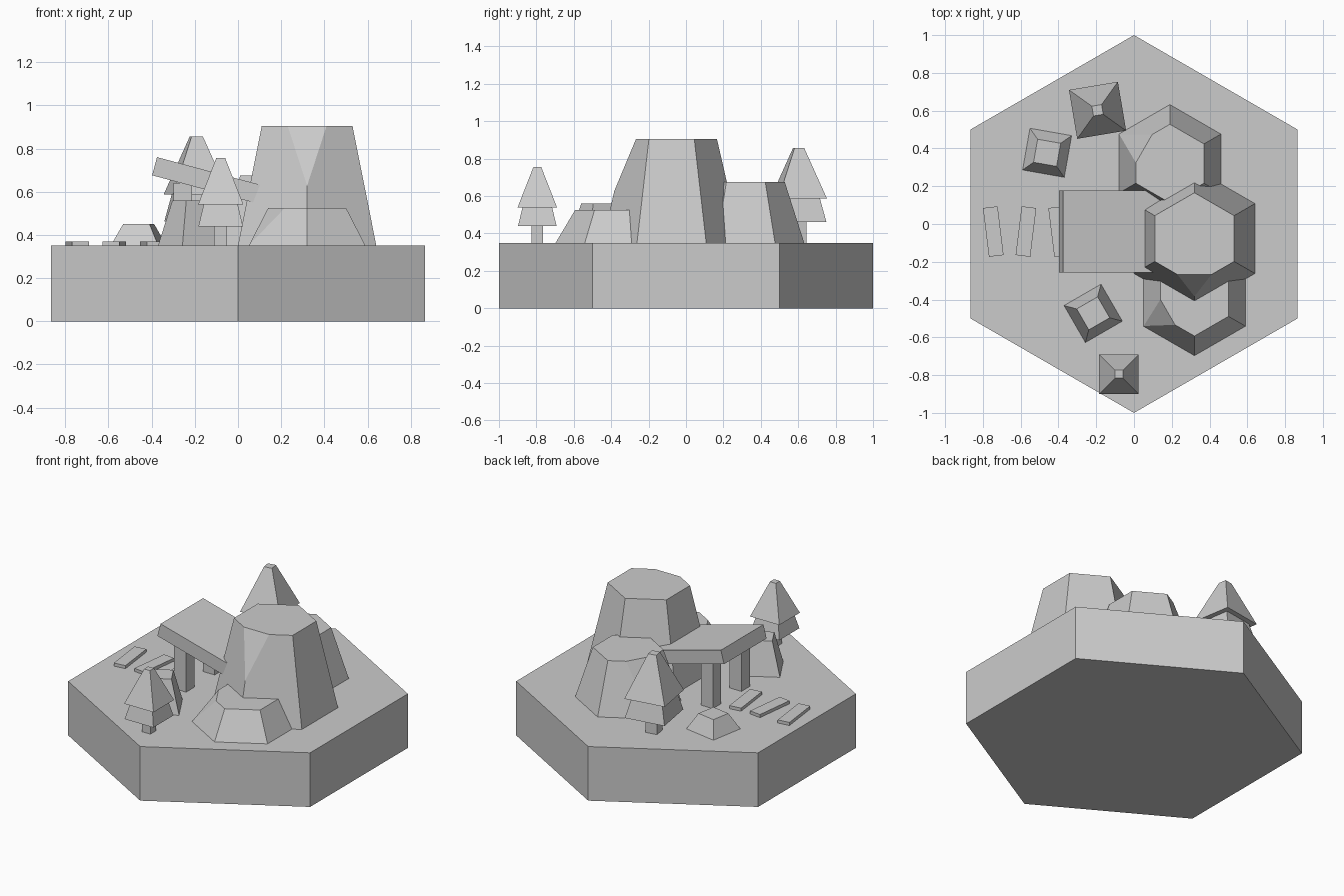
import bpy, bmesh
from math import radians, cos, sin, pi
from mathutils import Vector

if "Cube" in bpy.data.objects:
    bpy.data.objects.remove(bpy.data.objects["Cube"])

G = 0.35  # ground level on top of the tile


def finish(name, bm):
    bmesh.ops.recalc_face_normals(bm, faces=bm.faces)
    me = bpy.data.meshes.new(name)
    bm.to_mesh(me)
    bm.free()
    ob = bpy.data.objects.new(name, me)
    bpy.context.collection.objects.link(ob)
    return ob


def add_frustum(bm, c, n, r0, r1, z0, z1, turn):
    rings = [[bm.verts.new((c[0] + r * cos(turn + 2 * pi * i / n),
                            c[1] + r * sin(turn + 2 * pi * i / n), z))
              for i in range(n)] for r, z in ((r0, z0), (r1, z1))]
    lo, hi = rings
    bm.faces.new(lo[::-1])
    bm.faces.new(hi)
    for i in range(n):
        j = (i + 1) % n
        bm.faces.new((lo[i], lo[j], hi[j], hi[i]))


def square(bm, c, h0, h1, z0, z1, deg=0):
    k = 2 ** 0.5
    add_frustum(bm, c, 4, h0 * k, h1 * k, z0, z1, radians(deg + 45))


def rock(name, c, r0, r1, top, corner, along, down):
    """Six-sided rock with one top corner chipped off by a sloping plane."""
    bm = bmesh.new()
    add_frustum(bm, c, 6, r0, r1, G, top, pi / 6)

    def pt(i, r, z):
        a = pi / 6 + i * pi / 3
        return Vector((c[0] + r * cos(a), c[1] + r * sin(a), z))
    v = pt(corner, r1, top)
    p = v.lerp(pt(corner - 1, r1, top), along)
    q = v.lerp(pt(corner + 1, r1, top), along)
    s = v.lerp(pt(corner, r0, G), down)
    no = (q - p).cross(s - p).normalized()
    if no.dot(v - p) < 0:
        no = -no
    bmesh.ops.bisect_plane(bm, geom=bm.verts[:] + bm.edges[:] + bm.faces[:],
                           plane_co=p, plane_no=no, clear_outer=True)
    bmesh.ops.holes_fill(bm, edges=[e for e in bm.edges if e.is_boundary])
    finish(name, bm)


def box(name, loc, size, rot=(0, 0, 0)):
    bm = bmesh.new()
    bmesh.ops.create_cube(bm, size=1)
    bmesh.ops.scale(bm, vec=size, verts=bm.verts)
    ob = finish(name, bm)
    ob.location = loc
    ob.rotation_euler = [radians(a) for a in rot]


def tree(name, c, s, deg):
    bm = bmesh.new()
    square(bm, c, 0.03 * s, 0.03 * s, G, G + 0.12 * s, deg)
    square(bm, c, 0.103 * s, 0.06 * s, G + 0.09 * s, G + 0.27 * s, deg)
    square(bm, c, 0.105 * s, 0.021 * s, G + 0.19 * s, G + 0.405 * s, deg)
    finish(name, bm)


def stone(name, c, h0, h1, top, deg):
    bm = bmesh.new()
    square(bm, c, h0, h1, G, top, deg)
    finish(name, bm)


# Hexagonal ground tile
bm = bmesh.new()
add_frustum(bm, (0, 0), 6, 1, 1, 0, G, pi / 6)
finish("ground_tile", bm)

# Rock outcrop
rock("large_rock", (0.32, -0.077), 0.37, 0.2425, 0.905, 4, 0.43, 0.5)
rock("front_rock", (0.32, -0.385), 0.312, 0.208, 0.525, 3, 0.43, 0.98)
rock("back_rock", (0.19, 0.32), 0.312, 0.208, 0.675, 2, 0.48, 0.98)

# Mine entrance: sloping roof on two posts
t, L, w = radians(15), 0.60, 0.087
box("shelter_roof",
    (-0.375 + L / 2 * cos(t) - w / 2 * sin(t), -0.039,
     0.76 - L / 2 * sin(t) - w / 2 * cos(t)), (L, 0.435, w), (0, 15, 0))
for side, y in (("front", -0.185), ("back", 0.107)):
    box(side + "_post", (-0.255, y, 0.495), (0.085, 0.085, 0.29))

# Planks of the path
for i in range(3):
    box(f"path_plank_{i + 1}", (-0.745 + 0.173 * i, -0.04, G + 0.005),
        (0.078, 0.26, 0.03), (0, 0, 7 if i % 2 == 0 else -7))

# Trees and loose stones
tree("front_tree", (-0.08, -0.795), 1.0, 0)
tree("back_tree", (-0.193, 0.602), 1.25, 9.5)
stone("tall_stone", (-0.216, -0.473), 0.113, 0.064, 0.56, 30)
stone("low_stone", (-0.46, 0.377), 0.112, 0.062, 0.45, -10)
